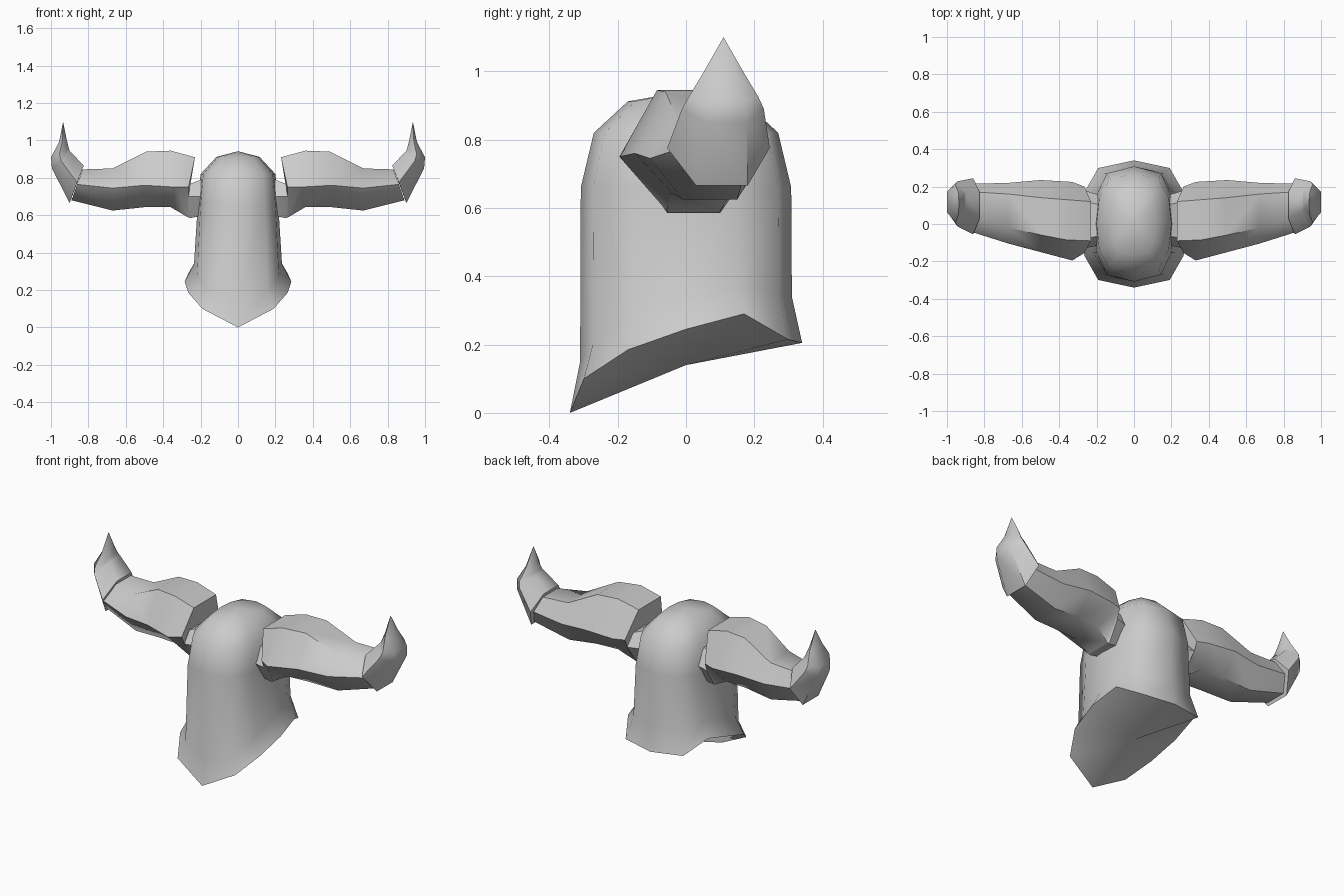
import bpy, bmesh, math

if "Cube" in bpy.data.objects:
    bpy.data.objects.remove(bpy.data.objects["Cube"])

def loft(name, rings, start=None, end=None, mirror=False, angle=50):
    """Skin a list of equal rings; a start/end point closes with a fan, otherwise flat cap."""
    bm = bmesh.new()
    loops = [[bm.verts.new(p) for p in r] for r in rings]
    n = len(loops[0])
    for a, b in zip(loops, loops[1:]):
        for i in range(n):
            j = (i + 1) % n
            bm.faces.new((a[i], a[j], b[j], b[i]))
    for loop, tip in ((loops[0], start), (loops[-1], end)):
        if tip:
            t = bm.verts.new(tip)
            for i in range(n):
                bm.faces.new((loop[i], loop[(i + 1) % n], t))
        else:
            bm.faces.new(loop)
    bmesh.ops.recalc_face_normals(bm, faces=bm.faces)
    me = bpy.data.meshes.new(name)
    bm.to_mesh(me)
    bm.free()
    ob = bpy.data.objects.new(name, me)
    bpy.context.collection.objects.link(ob)
    if mirror:
        ob.modifiers.new("Mirror", 'MIRROR').use_mirror_merge = False
    bpy.ops.object.select_all(action='DESELECT')
    ob.select_set(True)
    bpy.context.view_layer.objects.active = ob
    bpy.ops.object.shade_smooth_by_angle(angle=math.radians(angle))
    return ob

# Torso: twelve-sided rings, heights given from front to back
HALF = [(0, -1), (.67, -.88), (.93, -.5), (1, 0), (.93, .5), (.67, .88), (0, 1)]

def body_ring(rx, ry, zs):
    if not isinstance(zs, (list, tuple)):
        zs = [zs] * 7
    half = [(x * rx, y * ry, z) for (x, y), z in zip(HALF, zs)]
    return half + [(-x, y, z) for x, y, z in half[5:0:-1]]

loft("torso", [
    body_ring(.285, .34, [0, .10, .185, .245, .29, .215, .205]),
    body_ring(.235, .31, [.15, .20, .28, .34, .37, .35, .34]),
    body_ring(.215, .308, .66),
    body_ring(.20, .27, .82),
    body_ring(.115, .17, .912),
], start=(0, 0, .14), end=(0, 0, .942))

# Six-sided cross-section from top, middle and bottom (x, z) and the y extents
def hex_ring(top, mid, bot, ty, my, by):
    return [(top[0], ty[0], top[1]), (top[0], ty[1], top[1]),
            (mid[0], my[1], mid[1]), (bot[0], by[1], bot[1]),
            (bot[0], by[0], bot[1]), (mid[0], my[0], mid[1])]

loft("arm", [
    hex_ring((.17, .80), (.17, .70), (.17, .60), (-.06, .10), (-.11, .15), (-.05, .10)),
    hex_ring((.265, .765), (.265, .70), (.255, .585), (-.08, .12), (-.13, .18), (-.055, .10)),
    hex_ring((.23, .91), (.265, .75), (.27, .59), (-.09, .12), (-.155, .20), (-.055, .10)),
    hex_ring((.36, .945), (.33, .75), (.36, .643), (-.085, .13), (-.195, .225), (-.05, .13)),
    hex_ring((.49, .94), (.50, .76), (.50, .643), (-.06, .14), (-.15, .235), (-.04, .14)),
    hex_ring((.67, .85), (.67, .745), (.67, .625), (-.02, .16), (-.105, .22), (-.01, .15)),
    hex_ring((.83, .845), (.86, .765), (.89, .68), (.03, .17), (-.045, .215), (.035, .165)),
], mirror=True)

# Pointed hand with a flat outer face, curving upward
loft("claw_hand", [
    hex_ring((.825, .865), (.86, .775), (.90, .665), (.03, .17), (-.055, .245), (.03, .18)),
    hex_ring((.90, .945), (.945, .89), (.995, .85), (.06, .17), (-.012, .228), (.06, .178)),
    hex_ring((.905, .96), (.955, .925), (1.0, .91), (.07, .16), (.008, .212), (.062, .172)),
    hex_ring((.915, 1.0), (.94, .995), (.957, .99), (.085, .14), (.05, .17), (.08, .15)),
], end=(.935, .11, 1.10), mirror=True)
